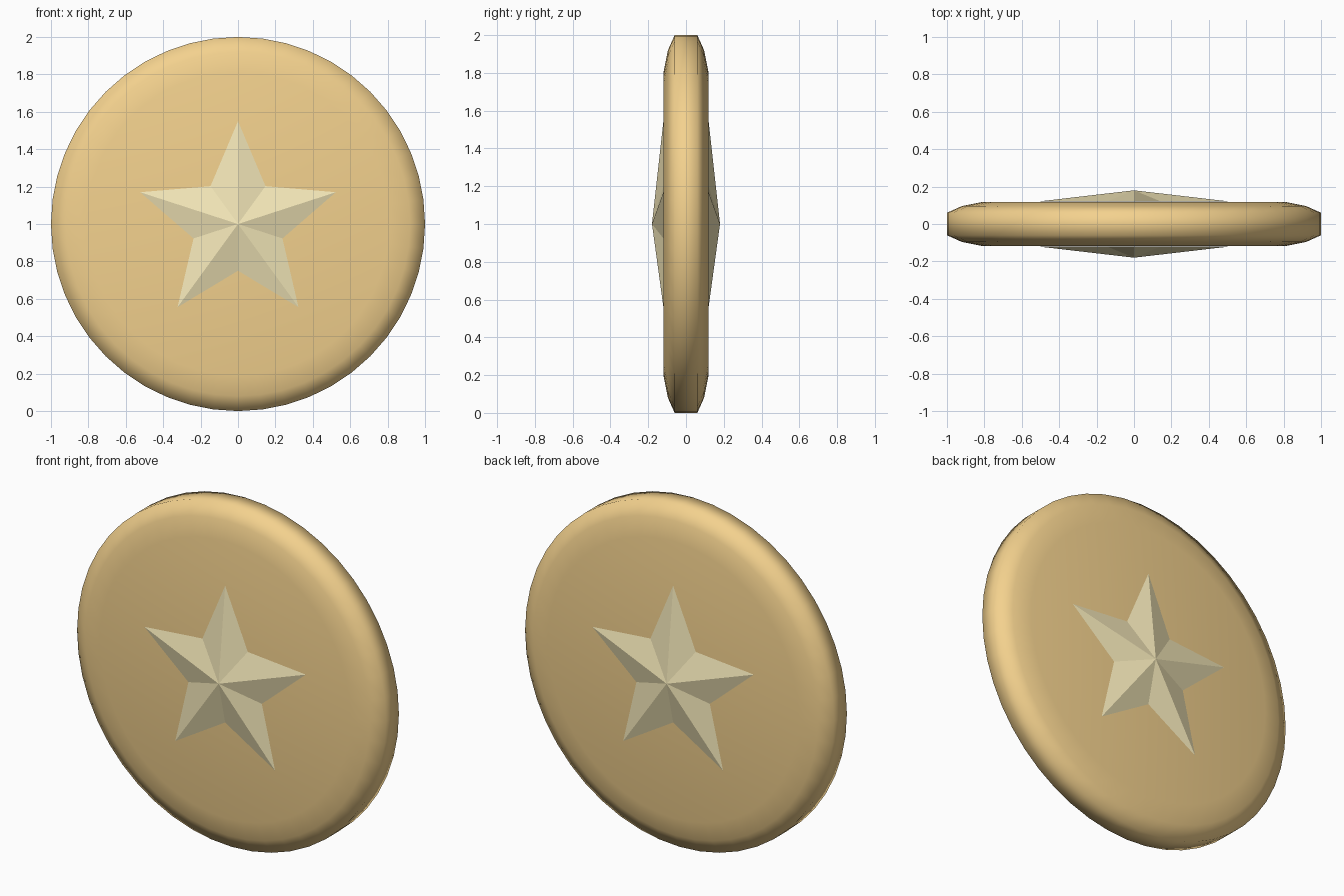
import bpy, bmesh, math

if "Cube" in bpy.data.objects:
    bpy.data.objects.remove(bpy.data.objects["Cube"])

SEG = 48
CENTRE_Z = 1.0


def material(name, colour):
    m = bpy.data.materials.new(name)
    m.diffuse_color = colour
    m.use_nodes = True
    m.node_tree.nodes["Principled BSDF"].inputs["Base Color"].default_value = m.diffuse_color
    return m


def finish(bm, name, mat, smooth):
    bmesh.ops.recalc_face_normals(bm, faces=bm.faces)
    for f in bm.faces:
        f.smooth = smooth
    me = bpy.data.meshes.new(name)
    bm.to_mesh(me)
    bm.free()
    me.materials.append(mat)
    ob = bpy.data.objects.new(name, me)
    ob.location.z = CENTRE_Z
    bpy.context.collection.objects.link(ob)
    return ob


gold = material("gold", (0.90, 0.64, 0.27, 1))
pale_gold = material("pale_gold", (0.90, 0.80, 0.48, 1))

# Coin disc: rounded rim profile (radius, depth) swept around the y axis
half = [(0.81, 0.118), (0.92, 0.096), (1.0, 0.06)]
profile = [(r, -y) for r, y in half] + [(r, y) for r, y in reversed(half)]
bm = bmesh.new()
rings = []
for r, y in profile:
    rings.append([bm.verts.new((r * math.sin(2 * math.pi * i / SEG), y,
                                r * math.cos(2 * math.pi * i / SEG)))
                  for i in range(SEG)])
for a, b in zip(rings, rings[1:]):
    for i in range(SEG):
        j = (i + 1) % SEG
        bm.faces.new((a[i], a[j], b[j], b[i]))
bm.faces.new(rings[0])
bm.faces.new(rings[-1])
finish(bm, "coin_disc", gold, True)


# Raised faceted star, one on each face
def star(name, side):
    bm = bmesh.new()
    ring = []
    for i in range(10):
        r = 0.55 if i % 2 == 0 else 0.25
        a = math.pi * i / 5
        ring.append(bm.verts.new((r * math.sin(a), side * 0.119, r * math.cos(a))))
    apex = bm.verts.new((0, side * 0.18, 0))
    for i in range(10):
        bm.faces.new((ring[i], ring[(i + 1) % 10], apex))
    bm.faces.new(ring)
    finish(bm, name, pale_gold, False)


star("front_star", -1)
star("back_star", 1)
